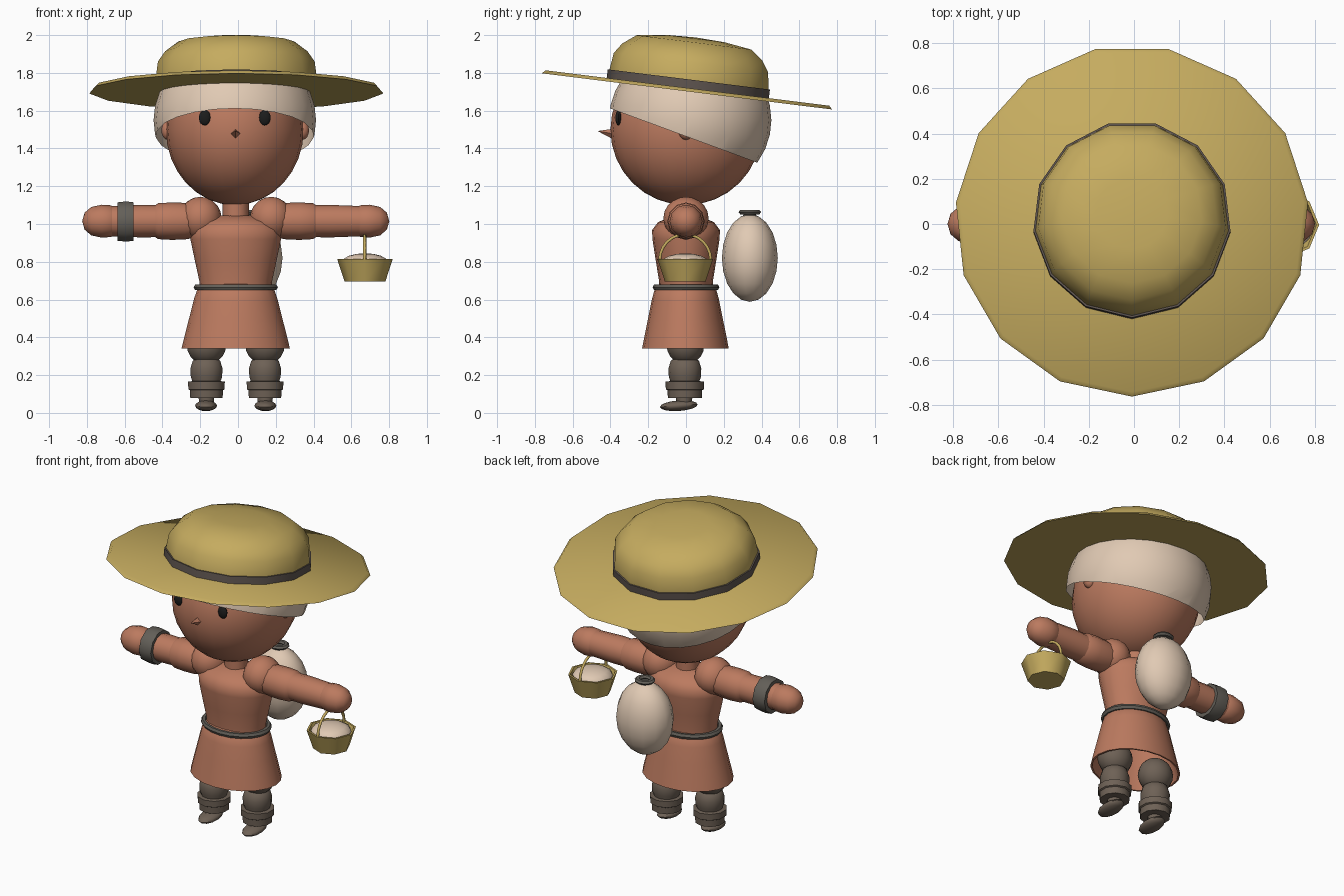
import bpy, bmesh, math
from mathutils import Vector, Matrix

if "Cube" in bpy.data.objects:
    bpy.data.objects.remove(bpy.data.objects["Cube"])

CX = -0.012          # body centre line


def material(name, rgb):
    m = bpy.data.materials.new(name)
    m.diffuse_color = (*rgb, 1)
    m.use_nodes = True
    m.node_tree.nodes["Principled BSDF"].inputs["Base Color"].default_value = m.diffuse_color
    return m


CLAY = material("terracotta", (0.50, 0.195, 0.115))
STRAW = material("straw", (0.56, 0.41, 0.115))
CREAM = material("cream", (0.75, 0.59, 0.455))
LEATHER = material("brown_leather", (0.155, 0.12, 0.092))
BAND = material("dark_band", (0.115, 0.092, 0.08))
BELT = material("grey_belt", (0.125, 0.115, 0.098))
BLACK = material("black", (0.012, 0.012, 0.012))


def finish(name, bm, mat, loc=(0, 0, 0), rot=(0, 0, 0)):
    mesh = bpy.data.meshes.new(name)
    bm.to_mesh(mesh)
    bm.free()
    mesh.materials.append(mat)
    ob = bpy.data.objects.new(name, mesh)
    ob.location, ob.rotation_euler = loc, rot
    bpy.context.collection.objects.link(ob)
    return ob


def lathe(name, profile, mat, loc=(0, 0, 0), rot=(0, 0, 0), n=16,
          sy=1.0, phase=-math.pi / 2, caps=True, closed=False):
    """Turn (radius, height) points round z; sy flattens the depth."""
    bm = bmesh.new()
    rings = []
    for r, z in profile:
        rings.append([bm.verts.new((r * math.cos(phase + math.tau * i / n),
                                    sy * r * math.sin(phase + math.tau * i / n), z))
                      for i in range(n)])
    pairs = list(zip(rings, rings[1:]))
    if closed:
        pairs.append((rings[-1], rings[0]))
    for a, b in pairs:
        for i in range(n):
            j = (i + 1) % n
            bm.faces.new((a[i], a[j], b[j], b[i]))
    if caps and not closed:
        if profile[0][0] > 0:
            bm.faces.new(rings[0][::-1])
        if profile[-1][0] > 0:
            bm.faces.new(rings[-1])
    bmesh.ops.remove_doubles(bm, verts=bm.verts, dist=1e-5)
    bmesh.ops.recalc_face_normals(bm, faces=bm.faces)
    return finish(name, bm, mat, loc, rot)


def ball(name, loc, size, mat, u=16, v=10, rot=(0, 0, 0), cut=None):
    """Ellipsoid; cut = (point, normal) removes everything past that plane."""
    bm = bmesh.new()
    bmesh.ops.create_uvsphere(bm, u_segments=u, v_segments=v, radius=1)
    bmesh.ops.scale(bm, vec=size, verts=bm.verts)
    if cut:
        bmesh.ops.bisect_plane(bm, geom=bm.verts[:] + bm.edges[:] + bm.faces[:],
                               plane_co=Vector(cut[0]) - Vector(loc),
                               plane_no=cut[1], clear_outer=True)
    return finish(name, bm, mat, loc, rot)


def ring(name, loc, rx, ry, tube, mat, n=20, m=6, tz=1.0):
    prof = [(rx + tube * math.cos(math.tau * i / m),
             tz * tube * math.sin(math.tau * i / m)) for i in range(m)]
    return lathe(name, prof, mat, loc, n=n, sy=ry / rx, closed=True)


# Head, hair cap, face
ball("head", (-0.017, 0, 1.50), (0.365, 0.40, 0.40), CLAY, 24, 16)
ball("hair", (-0.017, 0.022, 1.55), (0.43, 0.43, 0.40), CREAM, 24, 16,
     cut=((0, -0.41, 1.615), (0, -0.346, -0.938)))
for s, side in ((-1, "left"), (1, "right")):
    ball(f"ear_{side}", (-0.015 + s * 0.355, 0.0, 1.495), (0.038, 0.04, 0.05), CLAY, 10, 8)
    ball(f"eye_{side}", (-0.017 + s * 0.158, -0.358, 1.562), (0.032, 0.016, 0.04), BLACK, 12, 8)
lathe("nose", [(0.034, 0), (0, 0.105)], CLAY, (-0.013, -0.365, 1.474),
      (math.radians(80), 0, 0), n=4)

# Straw hat, tilted back as one
TILT = (-0.124, 0, 0)
HAT = (-0.009, 0.014, 1.705)
lathe("hat_brim", [(0.783, -0.004), (0.765, 0.014)], STRAW, HAT, TILT, n=15)
lathe("hat_crown", [(0.43, 0.012), (0.43, 0.06), (0.418, 0.15), (0.38, 0.205),
                    (0.31, 0.258), (0.16, 0.279), (0, 0.285)],
      STRAW, HAT, TILT, n=13, caps=False)
lathe("hat_band", [(0.43, 0.012), (0.439, 0.012), (0.439, 0.06), (0.43, 0.06)],
      BAND, HAT, TILT, n=13, closed=True)

# Neck, torso, skirt, belt
lathe("neck", [(0.07, 1.0), (0.07, 1.13)], CLAY, (CX, 0, 0), n=12)
lathe("torso", [(0.19, 0.66), (0.193, 0.70), (0.215, 0.80), (0.24, 0.92), (0.243, 0.968),
                (0.20, 1.01), (0.085, 1.045)], CLAY, (CX, 0, 0), n=20, sy=0.74)
lathe("skirt", [(0.17, 0.685), (0.20, 0.665), (0.222, 0.60), (0.247, 0.50), (0.27, 0.41),
                (0.287, 0.34), (0.275, 0.34), (0.185, 0.64)],
      CLAY, (CX, -0.003, 0), n=20, sy=0.80, caps=False)
ring("belt", (CX, 0, 0.665), 0.205, 0.162, 0.018, BELT)

# Arms stretched sideways
for s, side in ((-1, "left"), (1, "right")):
    arm = (CX, 0, 1.015)
    turn = (0, s * math.pi / 2, 0)
    ball(f"shoulder_{side}", (CX + s * 0.187, 0, 1.03), (0.112, 0.12, 0.114), CLAY, 16, 10)
    lathe(f"upper_arm_{side}", [(0.085, 0.20), (0.097, 0.27), (0.099, 0.34), (0.095, 0.41),
                                (0.075, 0.44)], CLAY, arm, turn, n=12)
    lathe(f"forearm_{side}", [(0.084, 0.38), (0.086, 0.50), (0.08, 0.66)],
          CLAY, arm, turn, n=12)
    lathe(f"hand_{side}", [(0, 0.61), (0.06, 0.625), (0.084, 0.66), (0.087, 0.71), (0.075, 0.765),
                           (0.045, 0.80), (0, 0.813)], CLAY, arm, turn, n=12)
lathe("wrist_cuff", [(0.08, 0.54), (0.107, 0.54), (0.112, 0.58), (0.107, 0.625), (0.08, 0.625)],
      BELT, (CX, 0, 1.013), (0, -math.pi / 2, 0), n=10, closed=True)

# Legs and boots
for s, side in ((-1, "left"), (1, "right")):
    x = CX + s * 0.155
    ball(f"thigh_{side}", (x, -0.003, 0.36), (0.107, 0.10, 0.105), LEATHER, 14, 10)
    lathe(f"calf_{side}", [(0.06, 0.08), (0.07, 0.15), (0.085, 0.19), (0.087, 0.235),
                           (0.075, 0.275), (0.04, 0.30)], LEATHER, (x, -0.006, 0), n=14)
    lathe(f"boot_cuff_{side}", [(0.06, 0.078), (0.09, 0.078), (0.092, 0.12), (0.101, 0.125),
                                (0.102, 0.165), (0.08, 0.168)], LEATHER, (x, -0.006, 0), n=10)
    ball(f"foot_{side}", (CX + s * 0.157, -0.038, 0.038), (0.058, 0.10, 0.028), LEATHER, 12, 8,
         rot=(math.radians(4), 0, 0))
    lathe(f"ankle_{side}", [(0.04, 0.04), (0.045, 0.10)], LEATHER, (x, -0.01, 0), n=10)

# Basket hanging from one hand
BASKET = (0.672, -0.004, 0)
lathe("basket", [(0, 0.695), (0.108, 0.695), (0.147, 0.815), (0.135, 0.815), (0.10, 0.72)],
      STRAW, BASKET, n=8)
ball("basket_filling", (0.672, -0.004, 0.80), (0.12, 0.12, 0.045), CREAM, 12, 8)
curve = bpy.data.curves.new("basket_handle", 'CURVE')
curve.dimensions = '3D'
curve.bevel_depth, curve.bevel_resolution = 0.009, 1
arc = curve.splines.new('POLY')
arc.points.add(12)
for i, p in enumerate(arc.points):
    a = math.pi * i / 12
    p.co = (0.67, -0.004 + 0.135 * math.cos(a), 0.81 + 0.135 * math.sin(a), 1)
curve.materials.append(STRAW)
bpy.context.collection.objects.link(bpy.data.objects.new("basket_handle", curve))

# Sack carried behind the back
SACK = (0.058, 0.338, 0)
ball("sack", (0.058, 0.338, 0.82), (0.182, 0.148, 0.232), CREAM, 14, 10)
lathe("sack_neck", [(0.05, 1.02), (0.03, 1.055)], BELT, SACK, n=10)
ring("sack_tie", (0.058, 0.338, 1.063), 0.045, 0.042, 0.019, BELT, n=10, tz=0.7)

# Shading: soft surfaces, crisp rims
bpy.ops.object.select_all(action='DESELECT')
for ob in bpy.data.objects:
    if ob.type == 'MESH' and ob.name != "nose":
        ob.select_set(True)
        bpy.context.view_layer.objects.active = ob
bpy.ops.object.shade_smooth_by_angle(angle=math.radians(48))
